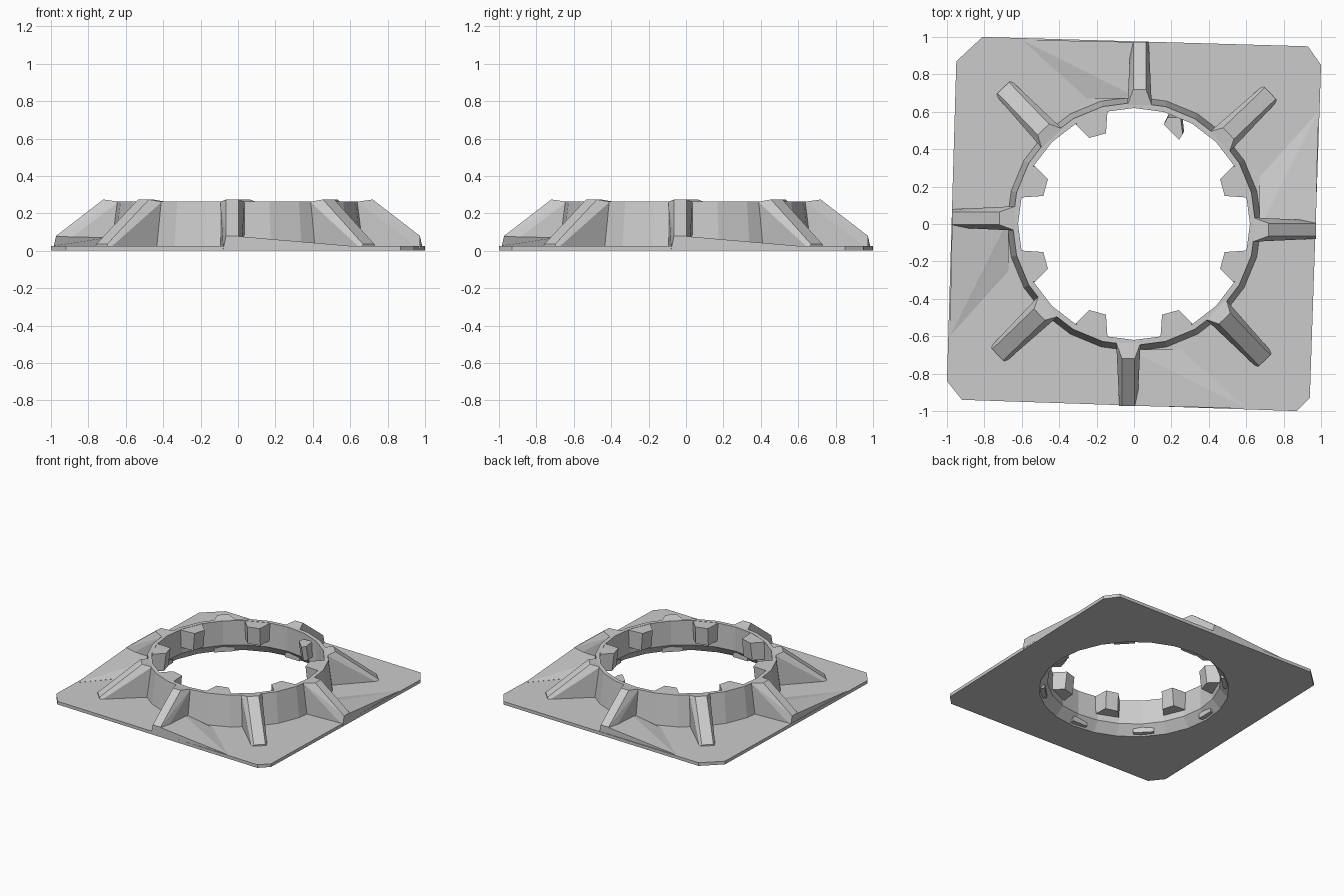
import bpy
import bmesh
from math import sin, cos, pi, radians
from mathutils import Matrix

default = bpy.data.objects.get("Cube")
if default:
    bpy.data.objects.remove(default)

grey = bpy.data.materials.new("plain_grey")
grey.use_nodes = True
colour = (0.6, 0.6, 0.6, 1)
grey.diffuse_color = colour
grey.node_tree.nodes["Principled BSDF"].inputs["Base Color"].default_value = colour

SIDES = 24
TOP = 0.262
PLATE = 0.025


def finish(name, bm):
    bmesh.ops.recalc_face_normals(bm, faces=bm.faces)
    mesh = bpy.data.meshes.new(name)
    bm.to_mesh(mesh)
    bm.free()
    mesh.materials.append(grey)
    obj = bpy.data.objects.new(name, mesh)
    bpy.context.collection.objects.link(obj)
    return obj


def hull(name, points, turn=0.0):
    """Convex solid around the points, turned about the centre."""
    bm = bmesh.new()
    for p in points:
        bm.verts.new(p)
    bmesh.ops.convex_hull(bm, input=bm.verts)
    bmesh.ops.transform(bm, matrix=Matrix.Rotation(turn, 4, "Z"), verts=bm.verts)
    return finish(name, bm)


def circle(r):
    return [(r * cos(2 * pi * i / SIDES), r * sin(2 * pi * i / SIDES)) for i in range(SIDES)]


# Base plate: clipped square with a round opening
outline = [(0.93, 0.95), (1, 0.85), (0.94, -0.93), (0.87, -1),
           (-0.92, -0.94), (-1, -0.84), (-0.95, 0.87), (-0.81, 1)]
bm = bmesh.new()
for loop in (outline, circle(0.68)):
    vs = [bm.verts.new((x, y, 0)) for x, y in loop]
    for a, b in zip(vs, vs[1:] + vs[:1]):
        bm.edges.new((a, b))
bmesh.ops.triangle_fill(bm, edges=bm.edges[:], use_beauty=True)
ext = bmesh.ops.extrude_face_region(bm, geom=bm.faces[:], use_keep_orig=True)
bmesh.ops.translate(bm, vec=(0, 0, PLATE),
                    verts=[g for g in ext["geom"] if isinstance(g, bmesh.types.BMVert)])
finish("base_plate", bm)

# Collar: closed profile turned around the opening, flared underneath
profile = [(0.68, 0), (0.62, 0.07), (0.62, TOP), (0.65, TOP), (0.68, PLATE)]
bm = bmesh.new()
rings = [[bm.verts.new((x, y, z)) for x, y in circle(r)] for r, z in profile]
for low, high in zip(rings, rings[1:] + rings[:1]):
    for i in range(SIDES):
        j = (i + 1) % SIDES
        bm.faces.new((low[i], low[j], high[j], high[i]))
finish("collar", bm)


def rib(name, turn, shift, reach, knee, end_z, root, half):
    """Sloping buttress, wide at the collar and narrow at its crest."""
    pts = []
    for s in (-1, 1):
        for r, w, z in ((0.635, root, TOP), (knee, half, TOP + 0.012),
                        (reach, half, end_z), (0.635, root, 0.01),
                        (reach, half + 0.015, 0.01)):
            pts.append((r, shift + s * w, z))
    hull(name, pts, turn)


# Four edge ribs with a shallow ramp beside each, and four corner ribs
for k in range(4):
    turn = k * pi / 2
    rib(f"edge_rib_{k + 1}", turn, -0.03, 0.972, 0.72, 0.08, 0.065, 0.034)
    rib(f"corner_rib_{k + 1}", turn + radians(43.8), 0, 1.01, 0.7, 0.035, 0.075, 0.042)
    ramp = []
    for x, y, z in ((0.67, -0.03, 0.075), (0.972, -0.03, 0.08),
                    (0.985, 0.6, 0.026), (0.67, 0.25, 0.026)):
        ramp += [(x, y, z), (x, y, 0.01)]
    hull(f"edge_ramp_{k + 1}", ramp, turn)

# Inner teeth: one outline mirrored into every octant
tooth = [(0.63, 0.14), (0.485, 0.15), (0.46, 0.24), (0.53, 0.31), (0.58, 0.28)]
chip = [(0.57, 0.18), (0.53, 0.16), (0.45, 0.24), (0.48, 0.26), (0.57, 0.25)]
for sx in (1, -1):
    for sy in (1, -1):
        for swap in (False, True):
            broken = swap and sx > 0 and sy > 0
            pts = []
            for a, b in (chip if broken else tooth):
                x, y = (b, a) if swap else (a, b)
                pts.append((sx * x, sy * y, TOP - (0.03 if broken else 0.002)))
                pts.append((sx * x * 1.03, sy * y * 1.03, 0.12))
            side = "left" if sx > 0 else "right"
            end = "back" if sy > 0 else "front"
            hull(f"tooth_{end}_{side}_{'inner' if swap else 'outer'}", pts)
